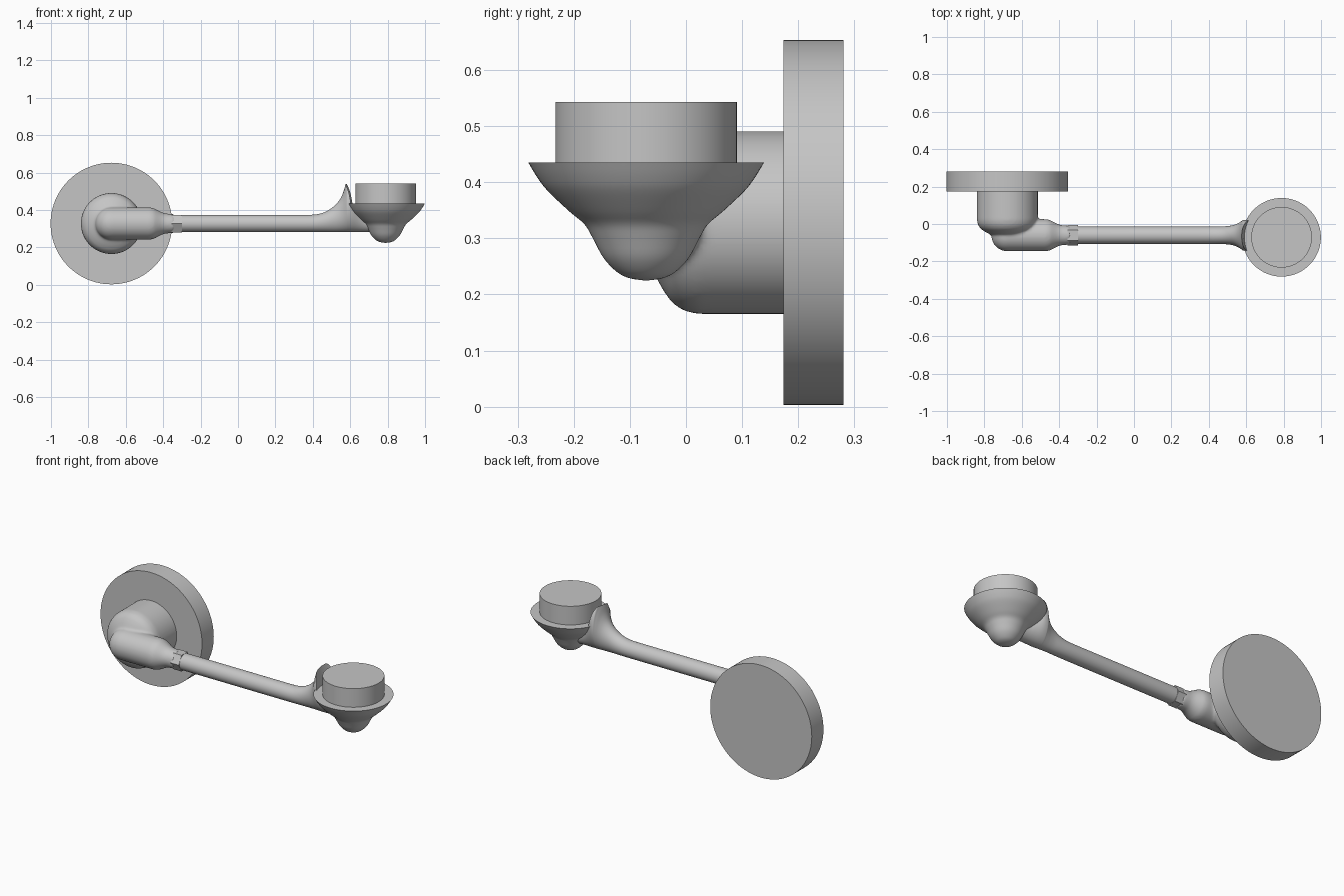
import bpy, bmesh, math
from mathutils import Vector

cube = bpy.data.objects.get("Cube")
if cube:
    bpy.data.objects.remove(cube, do_unlink=True)

grey = bpy.data.materials.new("satin grey")
grey.use_nodes = True
grey.diffuse_color = (0.56, 0.56, 0.56, 1)
grey.node_tree.nodes["Principled BSDF"].inputs["Base Color"].default_value = (0.56, 0.56, 0.56, 1)


def refine(points, steps=5):
    """Smooth curve through the given stations (Catmull-Rom)."""
    p = [Vector(q) for q in points]
    p = [p[0]] + p + [p[-1]]
    out = []
    for a, b, c, d in zip(p, p[1:], p[2:], p[3:]):
        for i in range(steps):
            t = i / steps
            out.append(0.5 * (2 * b + (c - a) * t + (2 * a - 5 * b + 4 * c - d) * t * t
                              + (3 * b - a - 3 * c + d) * t ** 3))
    return out + [p[-1]]


def loft(name, axis, stations, sides=64, phase=0.0):
    """Skin ellipses along an axis; station = (position, centre u, centre v, radius u, radius v)."""
    u, v = [i for i in range(3) if i != axis]
    bm = bmesh.new()
    rings = []
    for t, cu, cv, ru, rv in stations:
        ring = []
        for k in range(sides):
            a = phase + math.tau * k / sides
            co = [0, 0, 0]
            co[axis], co[u], co[v] = t, cu + ru * math.cos(a), cv + rv * math.sin(a)
            ring.append(bm.verts.new(co))
        rings.append(ring)
    for r, s in zip(rings, rings[1:]):
        for k in range(sides):
            n = (k + 1) % sides
            bm.faces.new((r[k], r[n], s[n], s[k]))
    bm.faces.new(rings[0])
    bm.faces.new(rings[-1])
    bmesh.ops.recalc_face_normals(bm, faces=bm.faces)
    mesh = bpy.data.meshes.new(name)
    bm.to_mesh(mesh)
    bm.free()
    mesh.materials.append(grey)
    obj = bpy.data.objects.new(name, mesh)
    bpy.context.collection.objects.link(obj)
    return obj


def turned(name, axis, cu, cv, profile, sides=64):
    """Round part from (position, radius) pairs."""
    return loft(name, axis, [(t, cu, cv, r, r) for t, r in profile], sides)


def activate(obj):
    bpy.ops.object.select_all(action='DESELECT')
    obj.select_set(True)
    bpy.context.view_layer.objects.active = obj


def smooth(obj):
    activate(obj)
    bpy.ops.object.shade_smooth_by_angle(angle=math.radians(35))


WALL_X, ARM_Y, ARM_Z = -0.677, -0.06, 0.328
CUP_X, CUP_Y = 0.789, -0.071

# Wall plate
plate = turned("wall_plate", 1, WALL_X, ARM_Z, [(0.174, 0.325), (0.281, 0.325)], 96)
smooth(plate)

# Elbow: round boss and side socket melted together with soft fillets
boss = turned("elbow", 1, WALL_X, ARM_Z,
              [(0.23, 0.163), (0.02, 0.163), (-0.005, 0.157), (-0.025, 0.143),
               (-0.04, 0.122), (-0.052, 0.1), (-0.06, 0.084)])
R = 0.086
ball = [(WALL_X - R * math.cos(a), R * math.sin(a))
        for a in [0.05 + i * (math.pi / 2 - 0.05) / 12 for i in range(13)]]
socket = turned("elbow_socket", 0, ARM_Y, ARM_Z,
                ball + [(-0.47, R), (-0.45, 0.082), (-0.41, 0.061), (-0.39, 0.054), (-0.34, 0.05)])
activate(boss)
socket.select_set(True)
bpy.ops.object.join()
remesh = boss.modifiers.new("melt", 'REMESH')
remesh.mode = 'VOXEL'
remesh.voxel_size = 0.007
soften = boss.modifiers.new("soften", 'SMOOTH')
soften.factor, soften.iterations = 0.5, 10
for m in ("melt", "soften"):
    bpy.ops.object.modifier_apply(modifier=m)
for poly in boss.data.polygons:
    poly.use_smooth = True

# Hexagonal nut, corners facing front and back
loft("hex_nut", 0, [(x, ARM_Y, ARM_Z, 0.054, 0.054) for x in (-0.355, -0.3)], 6)

# Arm with a flare that rises into a thin tongue behind the cup
BOTTOM = 0.282
tops = [(0.36, 0.374, 0.046), (0.42, 0.377, 0.046), (0.47, 0.392, 0.047), (0.51, 0.418, 0.05),
        (0.54, 0.45, 0.057), (0.56, 0.488, 0.066), (0.575, 0.535, 0.076), (0.585, 0.56, 0.082),
        (0.61, 0.55, 0.08), (0.65, 0.45, 0.06), (0.69, 0.39, 0.048), (0.76, 0.374, 0.046)]
flare = [(-0.36, ARM_Y, ARM_Z, 0.046, 0.046)]
for x, top, half in refine(tops):
    flare.append((x, ARM_Y, (top + BOTTOM) / 2, half, (top - BOTTOM) / 2))
arm = loft("arm", 0, flare)
cutter = turned("tongue_cutter", 2, CUP_X, CUP_Y, [(0.43, 0.198), (0.49, 0.205), (0.6, 0.225)], 96)
cutter.hide_render = True
activate(arm)
cut = arm.modifiers.new("cup_clearance", 'BOOLEAN')
cut.operation, cut.solver, cut.object = 'DIFFERENCE', 'EXACT', cutter
bpy.ops.object.modifier_apply(modifier="cup_clearance")
bpy.data.objects.remove(cutter, do_unlink=True)
smooth(arm)

# Cup: flared bowl over a rounded knob
bowl = [(0.225, 0.004), (0.229, 0.03), (0.24, 0.052), (0.265, 0.076), (0.3, 0.095),
        (0.325, 0.11), (0.348, 0.137), (0.385, 0.176), (0.41, 0.195), (0.435, 0.21)]
cup = turned("cup", 2, CUP_X, CUP_Y, [tuple(p) for p in refine(bowl, 4)], 96)
smooth(cup)

# Round block standing in the cup
block = turned("cup_insert", 2, CUP_X, CUP_Y, [(0.42, 0.162), (0.543, 0.162)], 96)
smooth(block)
